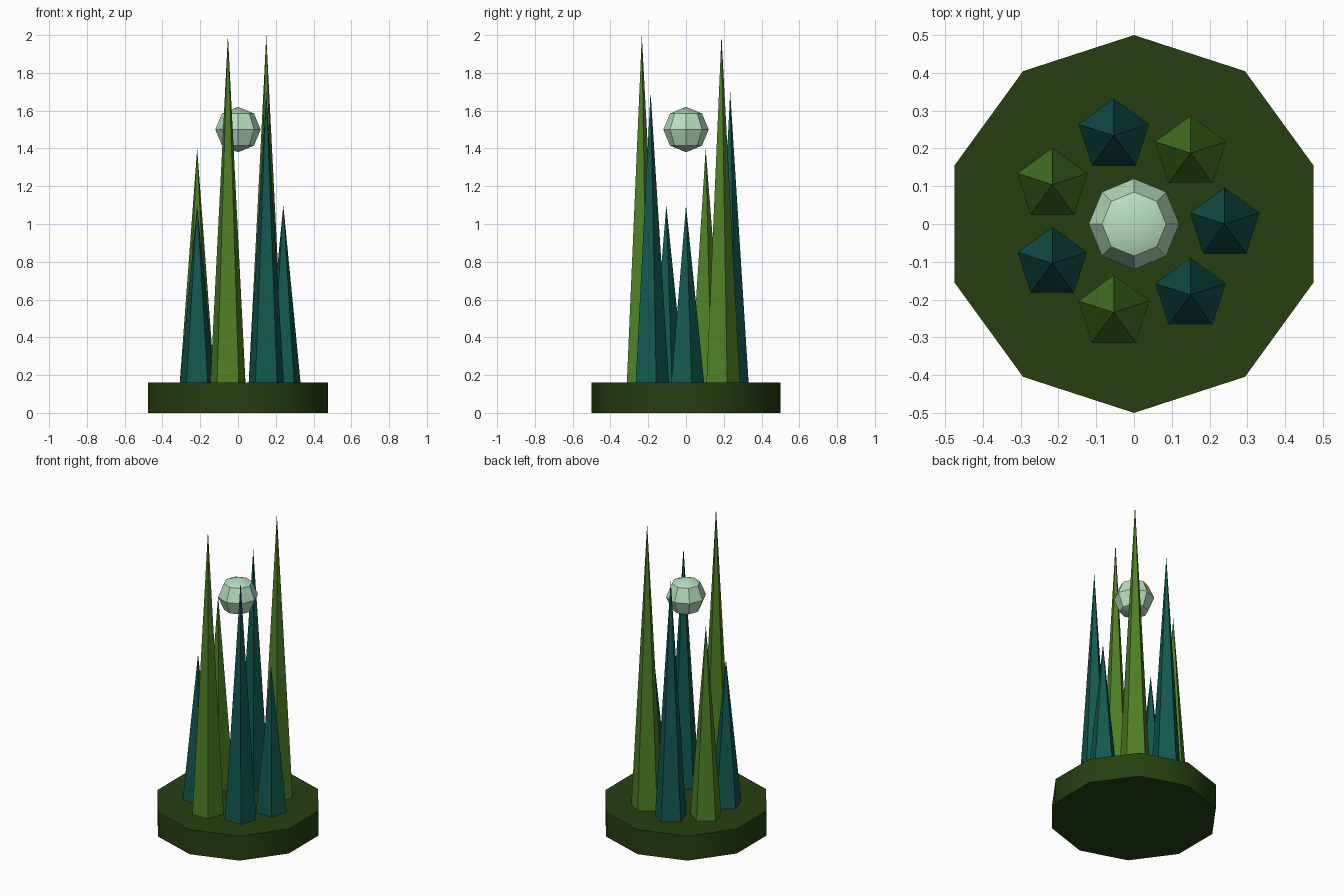
import bpy
from math import cos, sin, tau, radians

cube = bpy.data.objects.get("Cube")
if cube:
    bpy.data.objects.remove(cube, do_unlink=True)


def material(name, rgb):
    mat = bpy.data.materials.new(name)
    mat.use_nodes = True
    colour = (*rgb, 1)
    mat.diffuse_color = colour
    mat.node_tree.nodes["Principled BSDF"].inputs["Base Color"].default_value = colour
    return mat


def finish(name, mat):
    obj = bpy.context.object
    obj.name = name
    obj.data.materials.append(mat)
    bpy.ops.object.shade_smooth_by_angle(angle=radians(40))


moss = material("dark moss", (0.019, 0.051, 0.005))
green = material("leaf green", (0.076, 0.216, 0.019))
teal = material("deep teal", (0.006, 0.098, 0.080))
pale = material("pale mint", (0.479, 0.745, 0.527))

# Ten-sided base disc
BASE_HEIGHT = 0.16
bpy.ops.mesh.primitive_cylinder_add(
    vertices=10, radius=0.5, depth=BASE_HEIGHT, location=(0, 0, BASE_HEIGHT / 2))
finish("base", moss)

# Ring of five-sided spikes, sunk slightly into the base
SPIKE_BOTTOM = 0.12
tips = [1.1, 2.0, 1.7, 1.4, 1.1, 2.0, 1.7]
for i, tip in enumerate(tips):
    a = tau * i / len(tips)
    bpy.ops.mesh.primitive_cone_add(
        vertices=5, radius1=0.1, radius2=0, depth=tip - SPIKE_BOTTOM,
        location=(0.24 * cos(a), 0.24 * sin(a), (tip + SPIKE_BOTTOM) / 2))
    finish(f"spike_{i + 1}", green if i % 2 else teal)

# Floating faceted orb
bpy.ops.mesh.primitive_uv_sphere_add(
    segments=8, ring_count=4, radius=0.12, location=(0, 0, 1.5))
finish("orb", pale)
